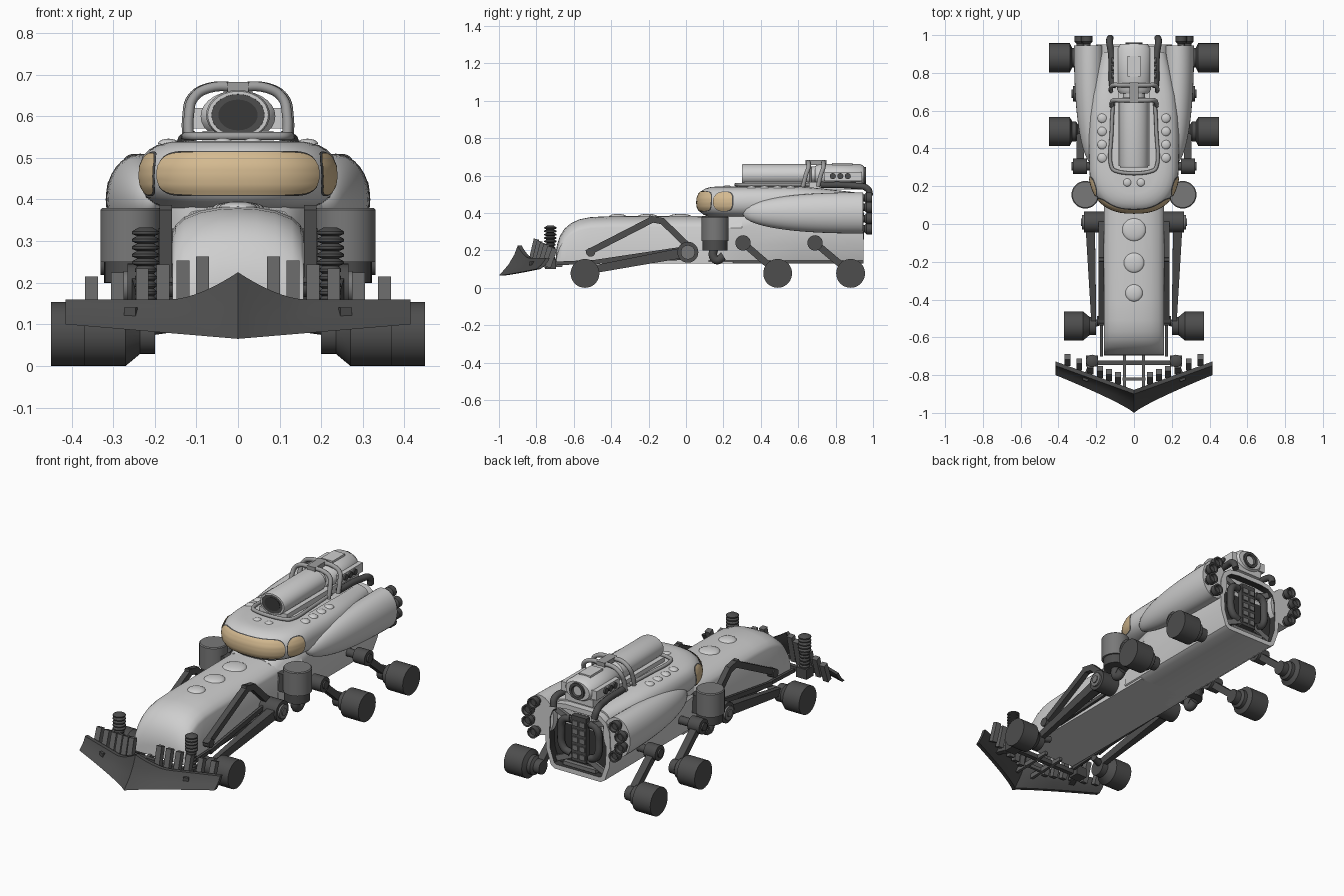
import bpy, bmesh, math
from mathutils import Vector, Matrix

if "Cube" in bpy.data.objects:
    bpy.data.objects.remove(bpy.data.objects["Cube"])

def mat(name, r, g=None, b=None):
    m = bpy.data.materials.new(name)
    m.diffuse_color = (r, g or r, b or r, 1)
    m.use_nodes = True
    m.node_tree.nodes["Principled BSDF"].inputs["Base Color"].default_value = m.diffuse_color
    return m

LIGHT, RAIL, MID = mat("light_grey", .62), mat("rail_grey", .34), mat("mid_grey", .19)
TOOTH, DARK, BLACK = mat("tooth_grey", .13), mat("dark_grey", .075), mat("deep_grey", .04)
TAN = mat("window_tan", .66, .49, .28)

def finish(bm, name, *mats, angle=38):
    bmesh.ops.recalc_face_normals(bm, faces=bm.faces)
    for f in bm.faces:
        f.smooth = True
    for e in bm.edges:
        e.smooth = e.calc_face_angle(0) < math.radians(angle)
    me = bpy.data.meshes.new(name)
    bm.to_mesh(me)
    bm.free()
    for m in mats:
        me.materials.append(m)
    ob = bpy.data.objects.new(name, me)
    bpy.context.collection.objects.link(ob)
    return ob

def loft_bm(rings):
    bm = bmesh.new()
    vs = [[bm.verts.new(p) for p in r] for r in rings]
    n = len(vs[0])
    for a, b in zip(vs, vs[1:]):
        for i in range(n):
            bm.faces.new((a[i], a[(i + 1) % n], b[(i + 1) % n], b[i]))
    bm.faces.new(vs[0])
    bm.faces.new(vs[-1])
    return bm

def loft(name, rings, m):
    return finish(loft_bm(rings), name, m)

def basis(d):
    d = Vector(d).normalized()
    u = Vector((1, 0, 0)) if abs(d.x) < .9 else Vector((0, 1, 0))
    u = (u - d * u.dot(d)).normalized()
    return d, u, d.cross(u)

def lathe(name, o, d, prof, m, seg=28):
    d, u, v = basis(d)
    ring = lambda r, t: [Vector(o) + d * t + (u * math.cos(a) + v * math.sin(a)) * r
                         for a in (2 * math.pi * i / seg for i in range(seg))]
    return loft(name, [ring(r, t) for r, t in prof], m)

def cyl(name, p, q, r, m, r2=None):
    d = Vector(q) - Vector(p)
    return lathe(name, p, d, [(r, 0), (r2 or r, d.length)], m)

def beam(name, p, q, w, h, m, w2=None, h2=None):
    p, q = Vector(p), Vector(q)
    d, u, v = basis(q - p)
    sq = lambda c, a, b: [c + u * i * a / 2 + v * j * b / 2 for i, j in ((1, 1), (-1, 1), (-1, -1), (1, -1))]
    return loft(name, [sq(p, w, h), sq(q, w2 or w, h2 or h)], m)

def pipe(name, pts, r, m):
    cu = bpy.data.curves.new(name, 'CURVE')
    cu.dimensions, cu.bevel_depth, cu.bevel_resolution, cu.use_fill_caps = '3D', r, 3, True
    sp = cu.splines.new('BEZIER')
    sp.bezier_points.add(len(pts) - 1)
    for b, p in zip(sp.bezier_points, pts):
        b.co = p
        b.handle_left_type = b.handle_right_type = 'AUTO'
    cu.resolution_u = 6
    cu.materials.append(m)
    ob = bpy.data.objects.new(name, cu)
    bpy.context.collection.objects.link(ob)
    return ob

def sym(half, y):
    full = half + [(-x, z) for x, z in reversed(half) if x > 0]
    return [(x, y, z) for x, z in full]

# Front hood with arched top
hood = [(-.695, .19), (-.69, .23), (-.675, .275), (-.65, .315), (-.615, .345), (-.57, .366), (-.51, .378), (-.4, .383), (.25, .385)]
loft("hood", [sym([(0, .13), (.158, .13), (.158, t - .06), (.15, t - .045), (.13, t - .026), (.09, t - .01), (.045, t - .002), (0, t)], y)
              for y, t in hood], LIGHT)

# Rear hull with recessed engine opening
bm = loft_bm([sym([(0, .13), (.14, .13), (.165, .145), (w, .23), (w + .005, .32), (w, t - .09), (w * .9, t - .04), (w * .7, t - .01), (w * .4, t), (0, t)], y)
              for y, w, t in ((.12, .16, .38), (.3, .18, .45), (.6, .195, .5), (.95, .195, .505))])
bmesh.ops.recalc_face_normals(bm, faces=bm.faces)
back = max(bm.faces, key=lambda f: f.calc_center_median().y)
bmesh.ops.inset_region(bm, faces=[back], thickness=.026)
wall = bmesh.ops.inset_region(bm, faces=[back], thickness=.001, depth=-.04)["faces"]
for f in wall + [back]:
    f.material_index = 1
finish(bm, "rear_hull", LIGHT, BLACK)

# Upper body and cab, stacked plan outlines
INSET = [(.38, .06), (.39, .035), (.405, .016), (.43, .003), (.455, 0), (.48, .002), (.505, .012), (.52, .026), (.531, .045), (.538, .07), (.541, .1)]

def inset(z):
    for (a, i), (b, j) in zip(INSET, INSET[1:]):
        if z <= b:
            return i + (j - i) * (z - a) / (b - a)
    return INSET[-1][1]

def body_pt(x, y, z, off=0):
    d = inset(z) - off
    drop = max(0, (y - .6) / .35) * .035 * max(0, (z - .38) / .16)
    return (x * (1 - d / .235), .91 - (.91 - y) * (1 - d / .85), z - drop)

def plan(t):
    s, c = math.sin(t), math.cos(t)
    return math.copysign(abs(s) ** .8, s) * .237, .32 - .26 * abs(c) ** .8

half = [plan(math.radians(a)) for a in range(0, 91, 5)] + [(.24, .45), (.237, .57), (.225, .68), (.2, .8), (.172, .91)]
outline = half + [(-x, y) for x, y in reversed(half[1:])]
loft("upper_body", [[body_pt(x, y, z) for x, y in outline] for z, _ in INSET], LIGHT)

def window(name, a0, a1, z0, z1, off, m, power):
    bm, N = bmesh.new(), 24
    grid = []
    for i in range(N + 1):
        p = -1 + 2 * i / N
        p = math.sin(p * math.pi / 2)
        h = max(.02, 1 - abs(p) ** power) ** (1 / 2.6)
        x, y = plan(math.radians((a0 + a1) / 2 + p * (a1 - a0) / 2))
        grid.append([bm.verts.new(body_pt(x, y, (z0 + z1) / 2 + q / 6 * h * (z1 - z0) / 2, off)) for q in range(-6, 7)])
    for a, b in zip(grid, grid[1:]):
        for k in range(12):
            bm.faces.new((a[k], b[k], b[k + 1], a[k + 1]))
    finish(bm, name, m)

for nm, g, off, m in (("window_seal", 1, .003, DARK), ("window", 0, .006, TAN)):
    window("front_" + nm, -50 - g, 50 + g, .411 - .003 * g, .514 + .003 * g, off, m, 9)
    for s in (1, -1):
        window("side_" + nm, s * (54 - g), s * (79 + g), .411 - .003 * g, .512 + .003 * g, off, m, 3)

# Domes on hood and roof
def dome(name, x, y, z, r, h):
    lathe(name, (x, y, z), (0, 0, 1), [(r * math.cos(a), h * math.sin(a)) for a in (0, .3, .6, .9, 1.2, 1.5)], LIGHT, 24)

for y, r in ((-.03, .062), (-.205, .054), (-.365, .046)):
    dome("hood_dome", 0, y, .38, r, .015)

# Tube on the roof, with rear pod
lathe("roof_tube", (0, .3, .603), (0, 1, 0), [(.046, .03), (.05, 0), (.057, 0), (.06, .01), (.06, .36), (.045, .37), (.045, .42)], LIGHT).scale.x = 1.28
lathe("tube_opening", (0, .302, .603), (0, 1, 0), [(.05, 0), (.05, .01)], DARK).scale.x = 1.28
lathe("tube_core", (0, .3, .603), (0, 1, 0), [(.037, 0), (.037, .006)], BLACK).scale.x = 1.28
lathe("rear_pod", (0, .69, .6), (0, 1, 0), [(.05, 0), (.062, .02), (.062, .24), (.05, .262)], LIGHT).scale.x = 1.45
beam("tube_bed", (0, .31, .545), (0, .94, .545), .17, .04, LIGHT)
beam("pod_hatch", (0, .78, .662), (0, .89, .662), .07, .012, LIGHT)
lathe("pod_nozzle", (0, .94, .6), (0, 1, 0), [(.045, 0), (.045, .022), (.03, .022), (.025, .01)], DARK)
pipe("base_rail", [(-.11, .66, .552), (-.118, .5, .552), (-.118, .3, .552), (-.1, .282, .552), (.1, .282, .552), (.118, .3, .552), (.118, .5, .552), (.11, .66, .552)], .01, RAIL)
for y, w in ((.655, .118), (.735, .122)):
    pipe("roof_hoop", [(-w, y - .03, .54), (-w, y - .015, .6), (-w + .012, y, .645), (-w + .05, y, .668), (0, y, .67),
                       (w - .05, y, .668), (w - .012, y, .645), (w, y - .015, .6), (w, y - .03, .54)], .012, RAIL)
beam("hoop_clamp", (0, .64, .67), (0, .75, .67), .05, .025, RAIL)

for s in (1, -1):
    for y in (.35, .42, .49, .56):
        dome("roof_bolt", s * .167, y, .533, .026, .013)
    dome("roof_bolt", s * .036, .22, .538, .022, .01)
    # Pod side panels and studs
    beam("pod_side", (s * .092, .74, .595), (s * .092, .94, .595), .035, .05, LIGHT)
    for y in (.785, .825, .865):
        cyl("pod_stud", (s * .1, y, .597), (s * .118, y, .597), .016, DARK)
    pipe("pod_pipe", [(s * .115, .72, .55), (s * .12, .9, .545), (s * .13, .97, .53), (s * .125, .985, .49)], .018, DARK)
    # Side pods
    rings = []
    for i in range(17):
        t = i / 16
        g = (1 - (1 - t) ** 2.2) ** .62 if i else .02
        cx = s * (.2 + .035 * g)
        rings.append([(cx + .083 * g * math.cos(a), .3 + .645 * t * t ** .25, .4 + .11 * g * math.sin(a))
                      for a in (2 * math.pi * k / 32 for k in range(32))])
    loft("side_pod", rings, LIGHT)
    # Rear thrusters
    for x, z in ((.25, .315), (.285, .37), (.285, .43), (.25, .48)):
        lathe("thruster", (s * x, .93, z), (0, 1, 0), [(.02, 0), (.02, .025), (.03, .035), (.03, .065), (.022, .065), (.018, .05)], DARK, 18)
    # Engine bay tubes and struts
    pipe("bay_tube", [(s * .06, .925, .42), (s * .1, .93, .41), (s * .115, .93, .34), (s * .1, .93, .25), (s * .06, .925, .23)], .02, DARK)
    for z in (.18, .45):
        beam("bay_strut", (s * .05, .925, .32 + (z - .32) * .7), (s * .145, .925, z), .015, .03, MID)
    # Side barrels with exhaust elbows
    lathe("side_barrel", (s * .258, .155, .25), (0, 0, 1), [(.073, 0), (.073, .125), (.068, .13)], MID, 32)
    cyl("barrel_base", (s * .255, .155, .2), (s * .255, .155, .25), .066, DARK)
    beam("barrel_mount", (s * .14, .155, .28), (s * .24, .155, .28), .06, .1, DARK)
    pipe("barrel_elbow", [(s * .25, .15, .21), (s * .25, .145, .17), (s * .25, .165, .148), (s * .25, .2, .17)], .024, DARK)
    # Rear wheels on trailing arms
    for py, wy in ((.305, .49), (.69, .88)):
        cyl("arm_axle", (s * .15, py, .24), (s * .33, py, .24), .022, DARK)
        cyl("arm_pivot", (s * .25, py, .24), (s * .322, py, .24), .041, DARK)
        beam("trailing_arm", (s * .285, py, .24), (s * .285, wy, .08), .04, .036, DARK)
        lathe("rear_wheel", (s * .262, wy, .077), (s, 0, 0), [(.038, 0), (.038, .035), (.052, .045), (.052, .065), (.077, .078), (.077, .188)], DARK, 36)
    # Front wheels and suspension
    lathe("front_wheel", (s * .2, -.54, .077), (s, 0, 0), [(.048, 0), (.048, .035), (.077, .07), (.077, .17)], DARK, 36)
    cyl("front_pivot", (s * .15, .01, .19), (s * .265, .01, .19), .056, DARK)
    lathe("pivot_cap", (s * .26, .01, .19), (s, 0, 0), [(.038, 0), (.038, .015), (.02, .015), (.02, .02)], MID)
    beam("front_arm", (s * .232, 0, .19), (s * .212, -.54, .09), .05, .055, DARK, .025, .04)
    beam("lower_rod", (s * .172, .02, .16), (s * .172, -.7, .13), .014, .02, DARK)
    beam("upper_rod", (s * .176, 0, .21), (s * .176, -.5, .135), .014, .025, DARK)
    for p, q in (((-.53, .185), (-.17, .37)), ((-.2, .37), (-.12, .355)), ((-.13, .36), (.02, .215))):
        beam("upper_link", (s * .174, *p), (s * .174, *q), .03, .034, DARK)
    cyl("link_joint", (s * .155, -.51, .19), (s * .195, -.51, .19), .024, DARK)
    cyl("wheel_hub_rod", (s * .15, -.51, .1), (s * .22, -.53, .09), .018, DARK)
    # Plow springs
    prof = []
    for k in range(10):
        z, r = k * .018, (.026 if k < 5 else .033)
        prof += [(.02, z), (r, z + .005), (r, z + .011)]
    lathe("plow_spring", (s * .222, -.725, .15), (0, 0, 1), prof + [(.016, .183)], DARK, 20)
    beam("spring_block", (s * .222, -.725, .1), (s * .222, -.725, .155), .065, .06, DARK)
    beam("plow_rail", (s * .05, -.66, .125), (s * .05, -.9, .12), .016, .025, TOOTH)
    beam("plow_brace", (s * .22, -.73, .125), (s * .26, -.83, .125), .03, .03, DARK)
    # Plow teeth
    for k, x in enumerate((.085, .132, .18, .23, .29, .352)):
        y = -.865 + .15 * x / .415
        beam("plow_tooth", (s * x, y, .11), (s * x, y + .035, .26 - .01 * k), .031, .03, TOOTH)

# Engine bay core
beam("bay_core", (0, .925, .2), (0, .925, .45), .09, .03, DARK)
for z in (.23, .275, .32, .365, .41):
    for x in (-.022, .022):
        beam("bay_vent", (x, .94, z - .014), (x, .94, z + .014), .032, .012, MID)
beam("bay_sill", (-.1, .925, .17), (.1, .925, .17), .025, .02, MID)

# Plow mount and V-shaped blade
beam("plow_crossbar", (-.24, -.735, .125), (.24, -.735, .125), .025, .025, DARK)
beam("plow_tie", (-.06, -.82, .122), (.06, -.82, .122), .015, .02, TOOTH)
rings = []
for i in range(-20, 21):
    x = i / 20 * .415
    f = abs(i) / 20
    yb, zb = -1.0 + .2 * f ** .85, .065 + .035 * f
    yt, zt = -.9 + .15 * f, .16 + .065 * max(0, 1 - f / .38) ** 1.6
    c = [(yb, zb), (yb + (yt - yb) * .5, zb + (zt - zb) * .36), (yb + (yt - yb) * .82, zb + (zt - zb) * .7), (yt, zt)]
    rings.append([(x, y, z) for y, z in c + [(y + .022, z) for y, z in reversed(c)]])
loft("plow_blade", rings, DARK)
